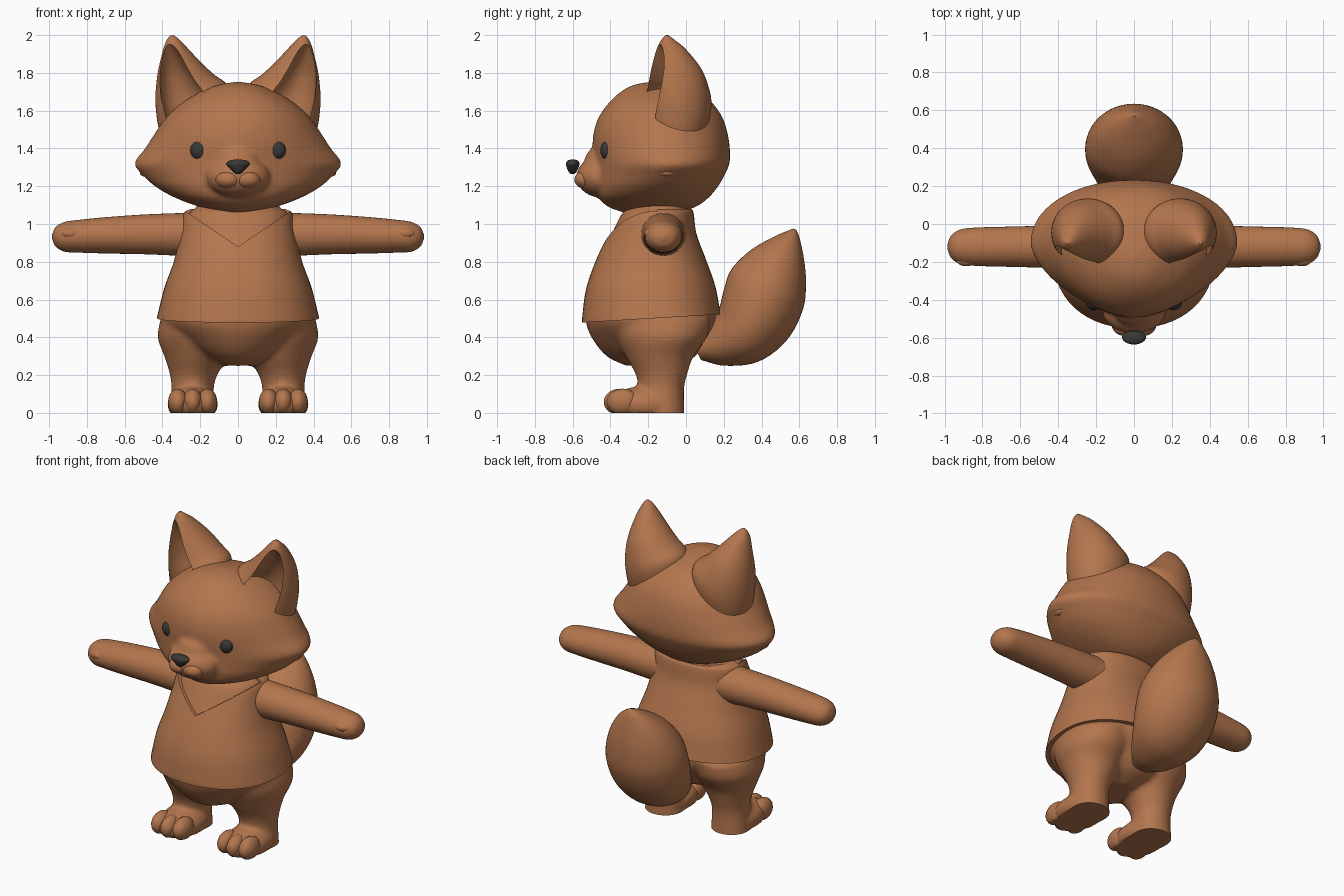
import bpy, bmesh
from math import sin, cos, pi
from mathutils import Vector as V

cube = bpy.data.objects.get("Cube")
if cube:
    bpy.data.objects.remove(cube)


def material(name, color):
    m = bpy.data.materials.new(name)
    m.use_nodes = True
    m.diffuse_color = (*color, 1)
    b = m.node_tree.nodes["Principled BSDF"]
    b.inputs["Base Color"].default_value = (*color, 1)
    b.inputs["Roughness"].default_value = 0.7
    return m


BROWN = material("brown fur", (0.456, 0.181, 0.075))
DARK = material("dark grey", (0.04, 0.04, 0.038))


def ring(c, u, v, w=None, p=2, q=2, n=56):
    """Closed cross-section; w and q shape the half opposite to v."""
    w = w or v
    pts = []
    for i in range(n):
        a, b = cos(2 * pi * i / n), sin(2 * pi * i / n)
        e = 2 / (p if b >= 0 else q)
        a, b = (abs(a) ** e * (1 if a > 0 else -1), abs(b) ** e * (1 if b > 0 else -1))
        pts.append(c + u * a + (v if b >= 0 else w) * b)
    return pts


def level(z, rx, front, back, p=2, q=2, x=0):
    """Horizontal cross-section from its half width and front and back ends."""
    y = front + (back - front) * 0.54
    return ring(V((x, y, z)), V((rx, 0, 0)), V((0, back - y, 0)), V((0, y - front, 0)), p, q)


def loft(bm, rings, s=1, sub=5):
    """Smooth skin through the rings, capped at both ends."""
    t = [0]
    for a, b in zip(rings, rings[1:]):
        t.append(t[-1] + max((q - p).length for p, q in zip(a, b)))
    last = len(rings) - 1

    def slope(i, k):
        lo, hi = max(i - 1, 0), min(i + 1, last)
        return (rings[hi][k] - rings[lo][k]) / (t[hi] - t[lo])

    skin = [rings[0]]
    for i in range(last):
        h = t[i + 1] - t[i]
        for j in range(1, sub + 1):
            f = j / sub
            g = f * f * (3 - 2 * f)
            skin.append([p * (1 - g) + q * g + slope(i, k) * h * f * (1 - f) ** 2
                         - slope(i + 1, k) * h * f * f * (1 - f)
                         for k, (p, q) in enumerate(zip(rings[i], rings[i + 1]))])
    rows = [[bm.verts.new((p.x * s, p.y, p.z)) for p in r] for r in skin]
    n = len(rows[0])
    for a, b in zip(rows, rows[1:]):
        for k in range(n):
            bm.faces.new((a[k], a[(k + 1) % n], b[(k + 1) % n], b[k]))
    bm.faces.new(rows[0])
    bm.faces.new(rows[-1])


def ball(bm, c, r, s=1):
    new = bmesh.ops.create_uvsphere(bm, u_segments=32, v_segments=20, radius=1)["verts"]
    for v in new:
        v.co = ((c[0] + v.co.x * r[0]) * s, c[1] + v.co.y * r[1], c[2] + v.co.z * r[2])


def finish(name, bm, mat=BROWN, blend=0, cutter=None, ground=False):
    """Turn a bmesh into an object; blend melts its pieces together."""
    bmesh.ops.recalc_face_normals(bm, faces=bm.faces)
    me = bpy.data.meshes.new(name)
    bm.to_mesh(me)
    bm.free()
    ob = bpy.data.objects.new(name, me)
    bpy.context.collection.objects.link(ob)
    bpy.ops.object.select_all(action='DESELECT')
    bpy.context.view_layer.objects.active = ob
    ob.select_set(True)
    me.materials.append(mat)
    if blend:
        m = ob.modifiers.new("blend", 'REMESH')
        m.mode, m.voxel_size = 'VOXEL', blend
        m = ob.modifiers.new("soften", 'SMOOTH')
        m.factor, m.iterations = 0.5, 8
    if cutter:
        m = ob.modifiers.new("cut", 'BOOLEAN')
        m.operation, m.solver, m.object = 'DIFFERENCE', 'EXACT', cutter
    for m in list(ob.modifiers):
        bpy.ops.object.modifier_apply(modifier=m.name)
    if cutter:
        bpy.data.objects.remove(cutter)
    if ground:
        for v in ob.data.vertices:
            v.co.z = max(v.co.z, 0)
    bpy.ops.object.shade_smooth_by_angle(angle=0.7)
    return ob


# Head with pointed cheeks and muzzle
HEAD = [(1.752, .02, -.2, -.16, 2), (1.735, .11, -.28, -.06, 2), (1.70, .2, -.345, .06, 2),
        (1.64, .3, -.41, .14, 2), (1.56, .385, -.465, .195, 1.9), (1.48, .44, -.49, .22, 1.8),
        (1.40, .492, -.495, .232, 1.7), (1.32, .548, -.49, .23, 1.6), (1.26, .505, -.49, .205, 1.65),
        (1.2, .44, -.485, .17, 1.8), (1.14, .335, -.465, .12, 2), (1.09, .2, -.41, .05, 2),
        (1.06, .08, -.33, -.05, 2)]
bm = bmesh.new()
loft(bm, [level(z, rx, f, b, 2.1, q) for z, rx, f, b, q in HEAD])
ball(bm, (0, -.45, 1.25), (.17, .13, .11))
ball(bm, (0, -.44, 1.32), (.12, .1, .1))
finish("head", bm, blend=0.012)

# Upper lips and nose
bm = bmesh.new()
for s in (1, -1):
    ball(bm, (.05, -.525, 1.235), (.07, .066, .05), s)
finish("lips", bm)
bm = bmesh.new()
loft(bm, [level(z, r, -.6 - d, -.6 + d) for z, r, d in
          ((1.264, .008, .008), (1.275, .024, .02), (1.3, .05, .032),
           (1.32, .063, .036), (1.335, .048, .028), (1.342, .012, .008))])
finish("nose", bm, DARK)

# Torso, belly, legs and feet melted into one body
SHIRT = [(1.08, .25, -.33, .03), (1.06, .285, -.355, .04), (.95, .305, -.41, .055),
         (.8, .34, -.48, .11), (.65, .39, -.53, .155), (.5, .425, -.55, .18), (.478, .43, -.55, .184)]
BELLY = [(.4, .33, -.5, .12), (.3, .2, -.42, .05), (.25, .07, -.32, -.05)]
LEG = [(.5, .21, .2, .27, -.14), (.4, .225, .2, .24, -.13), (.3, .222, .168, .18, -.14),
       (.2, .235, .125, .135, -.13), (.13, .24, .112, .122, -.132), (-.03, .24, .122, .128, -.135)]
bm = bmesh.new()
loft(bm, [level(1.13, .2, -.28, 0)]
     + [level(z, rx - .022, f + .018, b - .022, 2.2, 2.2) for z, rx, f, b in SHIRT[:-1]]
     + [level(*r) for r in BELLY])
for s in (1, -1):
    loft(bm, [level(z, rx, y - ry, y + ry, x=x) for z, x, rx, ry, y in LEG], s)
    ball(bm, (.24, -.22, .045), (.135, .2, .095), s)
finish("body", bm, blend=0.014, ground=True)

# Shirt with a V neck and a hem that rises to the back
bm = bmesh.new()
loft(bm, [[V((x, y, z)) for x, z in ((0, .88), (.34, 1.11), (-.34, 1.11))] for y in (-.8, -.15)], sub=1)
neck_cutter = finish("neck_cutter", bm)
neck_cutter.hide_render = True
bm = bmesh.new()
loft(bm, [level(z, rx, f, b, 2.2, 2.2) for z, rx, f, b in SHIRT])
for v in bm.verts:
    v.co.z += .06 * (v.co.y + .55) * min(max((.8 - v.co.z) / .3, 0), 1)
finish("shirt", bm, cutter=neck_cutter)

# Bushy tail: inner edge, outer edge (y, z) and half width
TAIL = [(.04, .36, .08, .28, .06), (.10, .43, .2, .25, .14), (.17, .54, .38, .27, .22),
        (.2, .65, .53, .38, .255), (.24, .76, .62, .55, .25), (.34, .86, .635, .7, .2),
        (.46, .93, .622, .83, .125), (.54, .965, .6, .93, .05), (.57, .976, .585, .968, .012)]
bm = bmesh.new()
loft(bm, [ring(V((0, (a + c) / 2, (b + d) / 2)), V((w, 0, 0)), V((0, c - a, d - b)) / 2)
          for a, b, c, d, w in TAIL])
finish("tail", bm)

# Ear: inner edge, outer edge (x, z), centre y and half depth
EAR = [(.04, .40, 1.66, 1.42, -.05, .17), (.06, .425, 1.74, 1.53, -.045, .18),
       (.125, .437, 1.79, 1.65, -.045, .165), (.2, .428, 1.86, 1.78, -.055, .135),
       (.28, .4, 1.945, 1.91, -.08, .075), (.32, .378, 1.985, 1.973, -.097, .03),
       (.342, .36, 2.0, 1.997, -.1, .008)]
ARM = [(.2, .12, .115, .945), (.3, .116, .113, .945), (.5, .11, .105, .945), (.7, .105, .096, .94),
       (.85, .1, .086, .935), (.92, .09, .078, .932), (.965, .06, .052, .932), (.984, .015, .013, .932)]


def ear_rings(wide=1, deep=1, shift=V((0, 0, 0))):
    return [ring(V(((a + b) / 2, y, (c + d) / 2)) + shift,
                 V((b - a, 0, d - c)) * wide / 2, V((0, r * deep, 0))) for a, b, c, d, y, r in EAR]


for side, s in (("left", 1), ("right", -1)):
    # Hollowed ears
    bm = bmesh.new()
    loft(bm, ear_rings(.62, .72, V((.03, -.09, 0))), s)
    hollow = finish("ear_cutter", bm)
    hollow.hide_render = True
    bm = bmesh.new()
    loft(bm, ear_rings(), s)
    finish(side + "_ear", bm, cutter=hollow)

    # Eyes and cheek tufts
    bm = bmesh.new()
    ball(bm, (.207, -.418, 1.39), (.046, .036, .049), s)
    finish(side + "_eye", bm, DARK)
    bm = bmesh.new()
    ball(bm, (.485, -.1, 1.27), (.035, .05, .02), s)
    finish(side + "_cheek_tuft", bm)

    # Arms held straight out, with thumbs
    bm = bmesh.new()
    loft(bm, [ring(V((x, -.12, z)), V((0, ry, 0)), V((0, 0, rz))) for x, ry, rz, z in ARM], s)
    finish(side + "_arm", bm)
    bm = bmesh.new()
    ball(bm, (.885, -.178, .95), (.06, .045, .033), s)
    finish(side + "_thumb", bm)

    # Toes
    bm = bmesh.new()
    for x, y in ((.162, -.335), (.24, -.35), (.318, -.335)):
        ball(bm, (x, y, .058), (.052, .085, .07), s)
    finish(side + "_toes", bm, ground=True)
